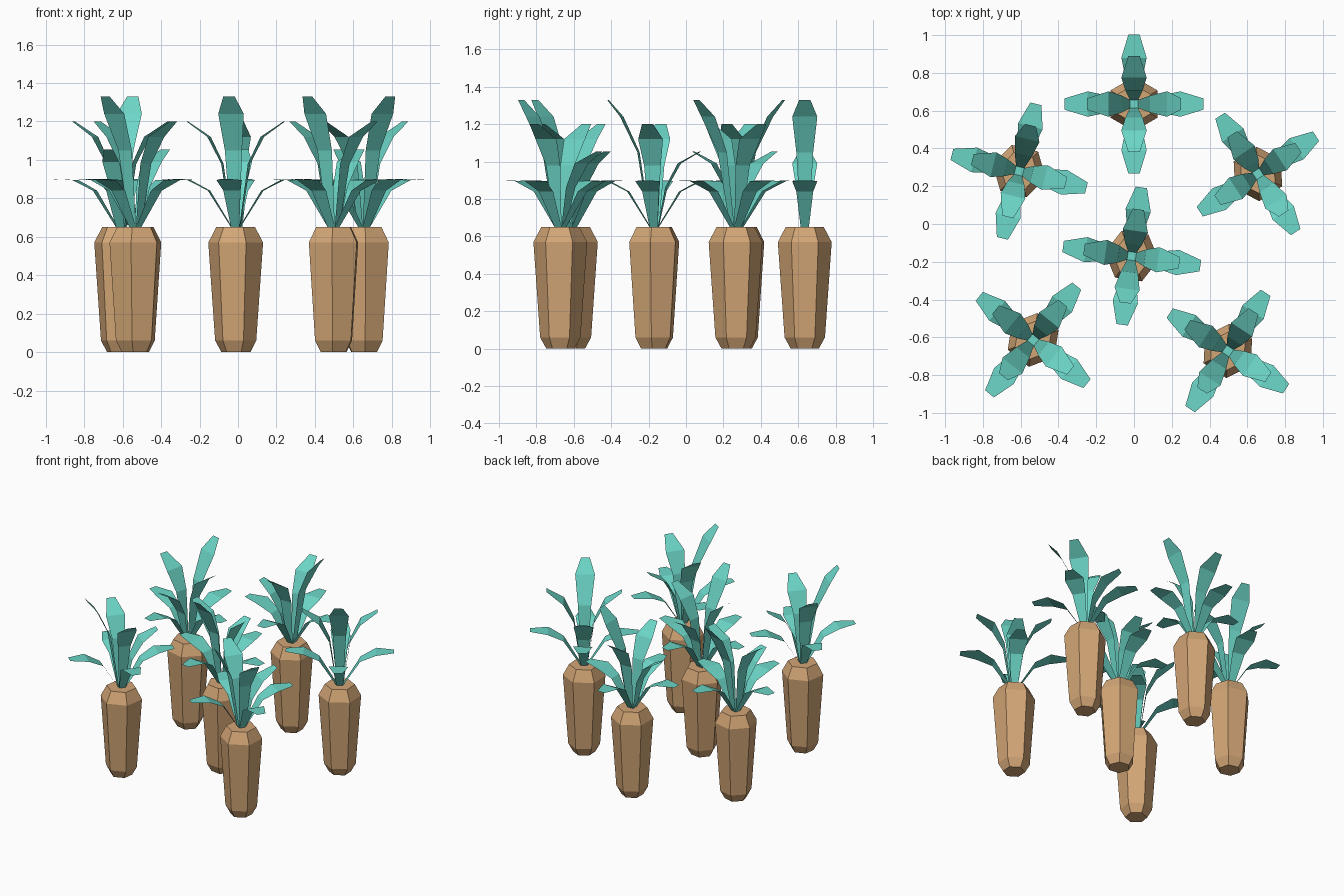
import bpy, math

if "Cube" in bpy.data.objects:
    bpy.data.objects.remove(bpy.data.objects["Cube"])

def material(name, rgb):
    m = bpy.data.materials.new(name)
    m.diffuse_color = (*rgb, 1)
    m.use_nodes = True
    m.node_tree.nodes["Principled BSDF"].inputs["Base Color"].default_value = m.diffuse_color
    return m

BROWN = material("root tan", (0.65, 0.38, 0.18))
TEAL = material("leaf teal", (0.15, 0.67, 0.57))

# Root cross-sections: (radius, height)
ROOT = [(0.075, 0.0), (0.108, 0.06), (0.144, 0.57), (0.102, 0.65)]
# Leaf half widths from base to tip
HALF_WIDTHS = [0.022, 0.045, 0.067, 0.03]
# Leaf profiles: (distance from stem, height)
LOW = [(0.022, 0.65), (0.14, 0.84), (0.245, 0.895), (0.367, 0.9)]
TALL = [(0.022, 0.65), (0.085, 1.05), (0.175, 1.24), (0.25, 1.33)]
MEDIUM = [(0.022, 0.65), (0.07, 0.98), (0.14, 1.12), (0.255, 1.2)]
SHORT = [(0.022, 0.65), (0.065, 0.86), (0.135, 0.99), (0.25, 1.055)]

def make(name, verts, faces, mat, loc, angle):
    me = bpy.data.meshes.new(name)
    me.from_pydata(verts, [], faces)
    me.materials.append(mat)
    ob = bpy.data.objects.new(name, me)
    ob.location = (*loc, 0)
    ob.rotation_euler.z = math.radians(angle)
    bpy.context.collection.objects.link(ob)

def root(name, loc, angle):
    # Six-sided tapered root with one flat side along the local +x axis
    verts, n = [], 6
    for r, z in ROOT:
        for i in range(n):
            a = math.radians(30 + 60 * i)
            verts.append((r * math.cos(a), r * math.sin(a), z))
    faces = [tuple(reversed(range(n))), tuple(range(3 * n, 4 * n))]
    for k in range(len(ROOT) - 1):
        for i in range(n):
            j = (i + 1) % n
            faces.append((k * n + i, k * n + j, (k + 1) * n + j, (k + 1) * n + i))
    make(name, verts, faces, BROWN, loc, angle)

def leaves(name, loc, angle):
    # Four low leaves plus four upper leaves, each a thin folded strip
    verts, faces = [], []
    for q, upper in enumerate((TALL, MEDIUM, SHORT, MEDIUM)):
        c, s = [(1, 0), (0, 1), (-1, 0), (0, -1)][q]
        for profile in (LOW, upper):
            b = len(verts)
            for (r, z), w in zip(profile, HALF_WIDTHS):
                for y in (-w, w):
                    verts.append((r * c - y * s, r * s + y * c, z))
            for k in range(3):
                i = b + 2 * k
                faces.append((i, i + 2, i + 3, i + 1))
    # Small square where the leaves meet
    b, h = len(verts), 0.022
    verts += [(-h, -h, 0.655), (h, -h, 0.655), (h, h, 0.655), (-h, h, 0.655)]
    faces.append((b, b + 1, b + 2, b + 3))
    make(name, verts, faces, TEAL, loc, angle)

# Plants: position and direction of the tallest leaf
PLANTS = [((0, 0.635), 0), ((-0.608, 0.28), 76), ((0.656, 0.265), 303),
          ((-0.012, -0.17), 262), ((-0.534, -0.614), 231), ((0.497, -0.672), 237)]
for i, (loc, angle) in enumerate(PLANTS, 1):
    root(f"root_{i}", loc, angle)
    leaves(f"leaves_{i}", loc, angle)
